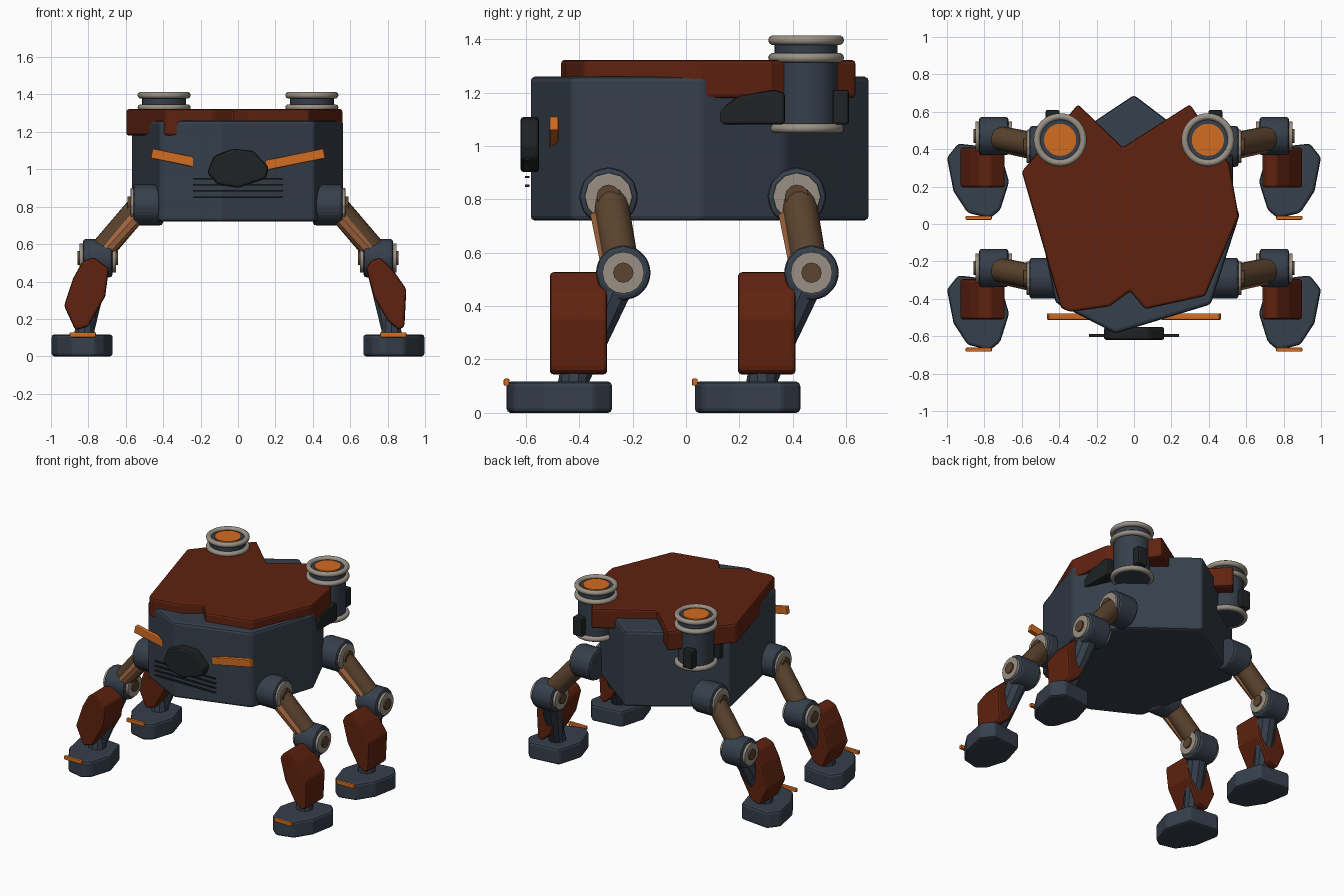
import bpy, bmesh, math
from mathutils import Vector, Matrix

cube = bpy.data.objects.get("Cube")
if cube:
    bpy.data.objects.remove(cube, do_unlink=True)


def material(name, rgb):
    m = bpy.data.materials.new(name)
    m.use_nodes = True
    m.diffuse_color = (*rgb, 1)
    m.node_tree.nodes["Principled BSDF"].inputs["Base Color"].default_value = (*rgb, 1)
    return m


SLATE = material("slate_blue", (0.037, 0.05, 0.071))
RED = material("rust_red", (0.115, 0.016, 0.005))
ORANGE = material("bright_orange", (0.65, 0.15, 0.015))
COPPER = material("copper", (0.38, 0.14, 0.053))
BROWN = material("dark_brown", (0.105, 0.056, 0.027))
GREY = material("warm_grey", (0.32, 0.28, 0.23))
BLACK = material("near_black", (0.014, 0.016, 0.017))


def finish(name, bm, mat, bevel=0, smooth=False):
    bmesh.ops.recalc_face_normals(bm, faces=bm.faces)
    mesh = bpy.data.meshes.new(name)
    bm.to_mesh(mesh)
    bm.free()
    mesh.materials.append(mat)
    if smooth:
        mesh.shade_smooth()
        mesh.set_sharp_from_angle(angle=math.radians(40))
    ob = bpy.data.objects.new(name, mesh)
    bpy.context.collection.objects.link(ob)
    if bevel:
        mod = ob.modifiers.new("edge_bevel", "BEVEL")
        mod.width = bevel
        mod.segments = 2
        mod.angle_limit = math.radians(25)
    return ob


def prism(name, pts, axis, lo, hi, mat, bevel=0):
    """Extrude a 2D outline along an axis."""
    place = {"x": lambda a, b, t: (t, a, b),
             "y": lambda a, b, t: (a, t, b),
             "z": lambda a, b, t: (a, b, t)}[axis]
    bm = bmesh.new()
    face = bm.faces.new([bm.verts.new(place(a, b, lo)) for a, b in pts])
    ext = bmesh.ops.extrude_face_region(bm, geom=[face])
    shift = Vector(place(0, 0, hi - lo))
    bmesh.ops.translate(bm, vec=shift, verts=[v for v in ext["geom"] if isinstance(v, bmesh.types.BMVert)])
    return finish(name, bm, mat, bevel)


def rod(name, a, b, r1, mat, r2=None, sides=16, bevel=0):
    """Cylinder or cone between two points."""
    a, b = Vector(a), Vector(b)
    turn = (b - a).to_track_quat("Z", "Y").to_matrix().to_4x4()
    bm = bmesh.new()
    bmesh.ops.create_cone(bm, cap_ends=True, segments=sides, radius1=r1, radius2=r2 or r1,
                          depth=(b - a).length, matrix=Matrix.Translation((a + b) / 2) @ turn)
    return finish(name, bm, mat, bevel, smooth=sides > 12)


def box(name, centre, size, mat, bevel=0, tilt=0):
    bm = bmesh.new()
    bmesh.ops.create_cube(bm, size=1, matrix=Matrix.Translation(centre)
                          @ Matrix.Rotation(tilt, 4, "Y") @ Matrix.Diagonal((*size, 1)))
    return finish(name, bm, mat, bevel)


def ring(name, centre, major, minor, mat):
    bpy.ops.mesh.primitive_torus_add(location=centre, major_radius=major, minor_radius=minor,
                                     major_segments=40, minor_segments=10)
    ob = bpy.context.object
    ob.name = name
    ob.data.materials.append(mat)
    ob.data.shade_smooth()


# Hull and roof armour
hull = [(-0.1, -0.585), (0.41, -0.43), (0.565, 0.05), (0.42, 0.37),
        (0, 0.69), (-0.57, 0.31), (-0.42, -0.42)]
prism("hull", hull, "z", 0.72, 1.26, SLATE, 0.018)
roof = [(-0.39, -0.45), (-0.34, -0.47), (-0.13, -0.44), (-0.02, -0.36), (0.06, -0.455), (0.38, -0.385),
        (0.56, 0.04), (0.51, 0.32), (0.3, 0.64), (-0.06, 0.41), (-0.3, 0.64), (-0.6, 0.28)]
prism("roof_armour", roof, "z", 1.18, 1.322, RED, 0.014)

# Face plate, vents and brow bars
face = [(-0.165, 0.98), (-0.13, 1.07), (-0.03, 1.11), (0.08, 1.1),
        (0.165, 1.01), (0.15, 0.95), (0, 0.9), (-0.11, 0.92)]
prism("face_plate", face, "y", -0.62, -0.55, BLACK, 0.014)
for i in range(4):
    box("vent_slat", (0, -0.595, 0.95 - i * 0.033), (0.48, 0.016, 0.008), BLACK)

wedge = [(0.12, 1.08), (0.12, 1.13), (0.2, 1.19), (0.33, 1.21), (0.37, 1.2), (0.37, 1.08)]
foot = [(0.72, -0.3), (0.94, -0.275), (1, -0.35), (0.965, -0.53),
        (0.89, -0.645), (0.77, -0.675), (0.715, -0.63), (0.668, -0.48)]
shins = {1: [(0.76, 0.53), (0.83, 0.46), (0.9, 0.36), (0.89, 0.16), (0.86, 0.14),
             (0.8, 0.19), (0.725, 0.32), (0.685, 0.47), (0.71, 0.51)],
         -1: [(0.77, 0.53), (0.69, 0.47), (0.71, 0.32), (0.8, 0.16),
              (0.87, 0.14), (0.93, 0.27), (0.88, 0.42), (0.83, 0.51)]}

for s, side in ((1, "left"), (-1, "right")):
    box(side + "_brow_bar", (s * 0.305, -0.495, 1.053), (0.32, 0.034, 0.053), ORANGE, 0.006, -s * 0.2)

    # Canister with collar rings, lens and mounts
    cx, cy = s * 0.395, 0.45
    rod(side + "_canister", (cx, cy, 1.05), (cx, cy, 1.395), 0.118, SLATE, sides=32)
    rod(side + "_lens", (cx, cy, 1.39), (cx, cy, 1.403), 0.086, ORANGE, sides=32)
    for z in (1.066, 1.33, 1.396):
        ring(side + "_collar_ring", (cx, cy, z), 0.124, 0.018, GREY)
    prism(side + "_front_mount", wedge, "x", s * 0.4, s * 0.53, BLACK, 0.012)
    box(side + "_rear_mount", (s * 0.435, 0.58, 1.145), (0.075, 0.06, 0.13), BLACK, 0.01)

    for dy, end in ((0, "front"), (0.705, "rear")):
        leg = side + "_" + end + "_"

        def at(x, y, z):
            return (s * x, y + dy, z)

        # Hip joint
        rod(leg + "hip", at(0.4, -0.29, 0.81), at(0.56, -0.29, 0.81), 0.112, SLATE, sides=12, bevel=0.018)
        rod(leg + "hip_ring", at(0.55, -0.29, 0.81), at(0.574, -0.29, 0.81), 0.09, GREY, sides=12, bevel=0.005)
        rod(leg + "hip_pin", at(0.56, -0.29, 0.81), at(0.59, -0.29, 0.81), 0.045, BROWN, sides=12)
        # Thigh and its strut
        rod(leg + "thigh", at(0.52, -0.285, 0.81), at(0.75, -0.24, 0.54), 0.066, BROWN)
        rod(leg + "thigh_strut", at(0.52, -0.325, 0.77), at(0.72, -0.28, 0.55), 0.04, COPPER, sides=8)
        # Knee joint with a ring and pin at both ends
        rod(leg + "knee", at(0.67, -0.235, 0.525), at(0.83, -0.235, 0.525), 0.105, SLATE, sides=12, bevel=0.018)
        rod(leg + "knee_ring", at(0.652, -0.235, 0.525), at(0.848, -0.235, 0.525), 0.078, GREY, sides=16)
        rod(leg + "knee_pin", at(0.642, -0.235, 0.525), at(0.858, -0.235, 0.525), 0.038, BROWN, sides=12)
        # Shin, its armour and ankle
        rod(leg + "shin", at(0.75, -0.25, 0.52), at(0.82, -0.41, 0.13), 0.075, SLATE, 0.05, sides=10)
        prism(leg + "shin_armour", [(s * x, z) for x, z in shins[s]], "y",
              -0.51 + dy, -0.295 + dy, RED, 0.014)
        rod(leg + "ankle", at(0.82, -0.42, 0.1), at(0.82, -0.42, 0.2), 0.062, SLATE, 0.045, sides=10)
        # Foot and toe bar
        prism(leg + "foot", [at(x, y, 0)[:2] for x, y in foot], "z", 0, 0.117, SLATE, 0.016)
        box(leg + "toe_bar", at(0.83, -0.672, 0.115), (0.14, 0.022, 0.026), ORANGE, 0.005)
